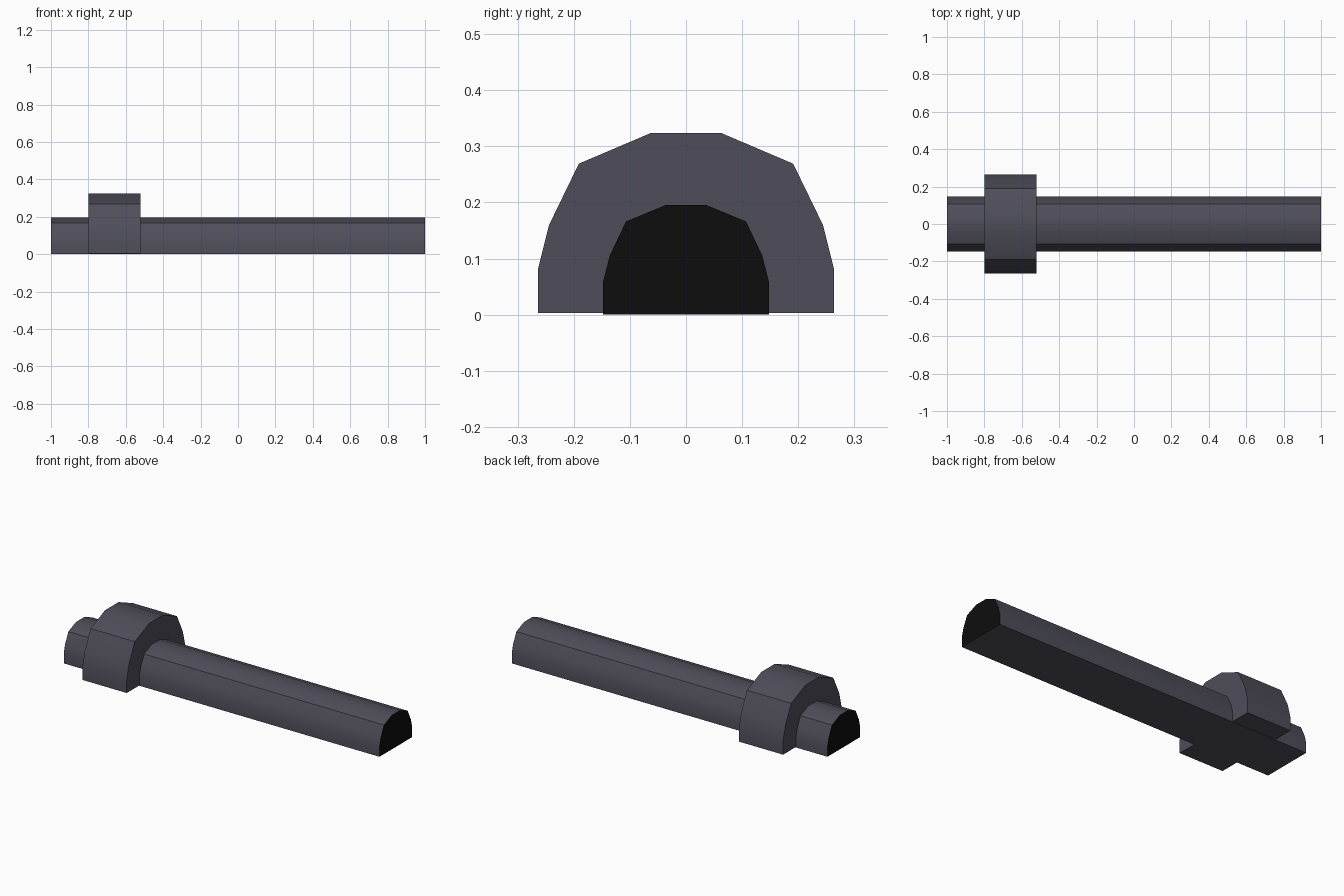
import bpy, bmesh, math

if "Cube" in bpy.data.objects:
    bpy.data.objects.remove(bpy.data.objects["Cube"])


def material(name, rgb):
    m = bpy.data.materials.new(name)
    m.diffuse_color = (*rgb, 1)
    m.use_nodes = True
    m.node_tree.nodes["Principled BSDF"].inputs["Base Color"].default_value = m.diffuse_color
    return m


grey = material("slate grey", (0.078, 0.076, 0.102))
black = material("near black", (0.004, 0.004, 0.004))

# Right half of the arched section (y, z), mirrored to give the full arch
HALF = [(0.148, 0.0), (0.148, 0.058), (0.136, 0.105), (0.107, 0.166), (0.037, 0.195)]


def arched_bar(name, half, x0, x1, end_slot):
    outline = half + [(-y, z) for y, z in reversed(half)]
    bm = bmesh.new()
    start = bm.faces.new([bm.verts.new((x0, y, z)) for y, z in outline])
    ext = bmesh.ops.extrude_face_region(bm, geom=[start], use_keep_orig=True)
    moved = [v for v in ext["geom"] if isinstance(v, bmesh.types.BMVert)]
    bmesh.ops.translate(bm, verts=moved, vec=(x1 - x0, 0, 0))
    bmesh.ops.recalc_face_normals(bm, faces=bm.faces)
    for f in bm.faces:
        f.material_index = end_slot if abs(f.normal.x) > 0.9 else 0
    me = bpy.data.meshes.new(name)
    bm.to_mesh(me)
    bm.free()
    me.materials.append(grey)
    me.materials.append(black)
    ob = bpy.data.objects.new(name, me)
    bpy.context.collection.objects.link(ob)
    bpy.ops.object.select_all(action='DESELECT')
    ob.select_set(True)
    bpy.context.view_layer.objects.active = ob
    bpy.ops.object.shade_smooth_by_angle(angle=math.radians(30))
    return ob


# Long shaft with black end caps
arched_bar("shaft", HALF, -1.0, 1.0, 1)

# Wider collar near the left end, a hair above the ground
collar = [(0.264, 0.003), (0.264, 0.08), (0.244, 0.16), (0.191, 0.269), (0.062, 0.324)]
arched_bar("collar", collar, -0.80, -0.52, 0)
